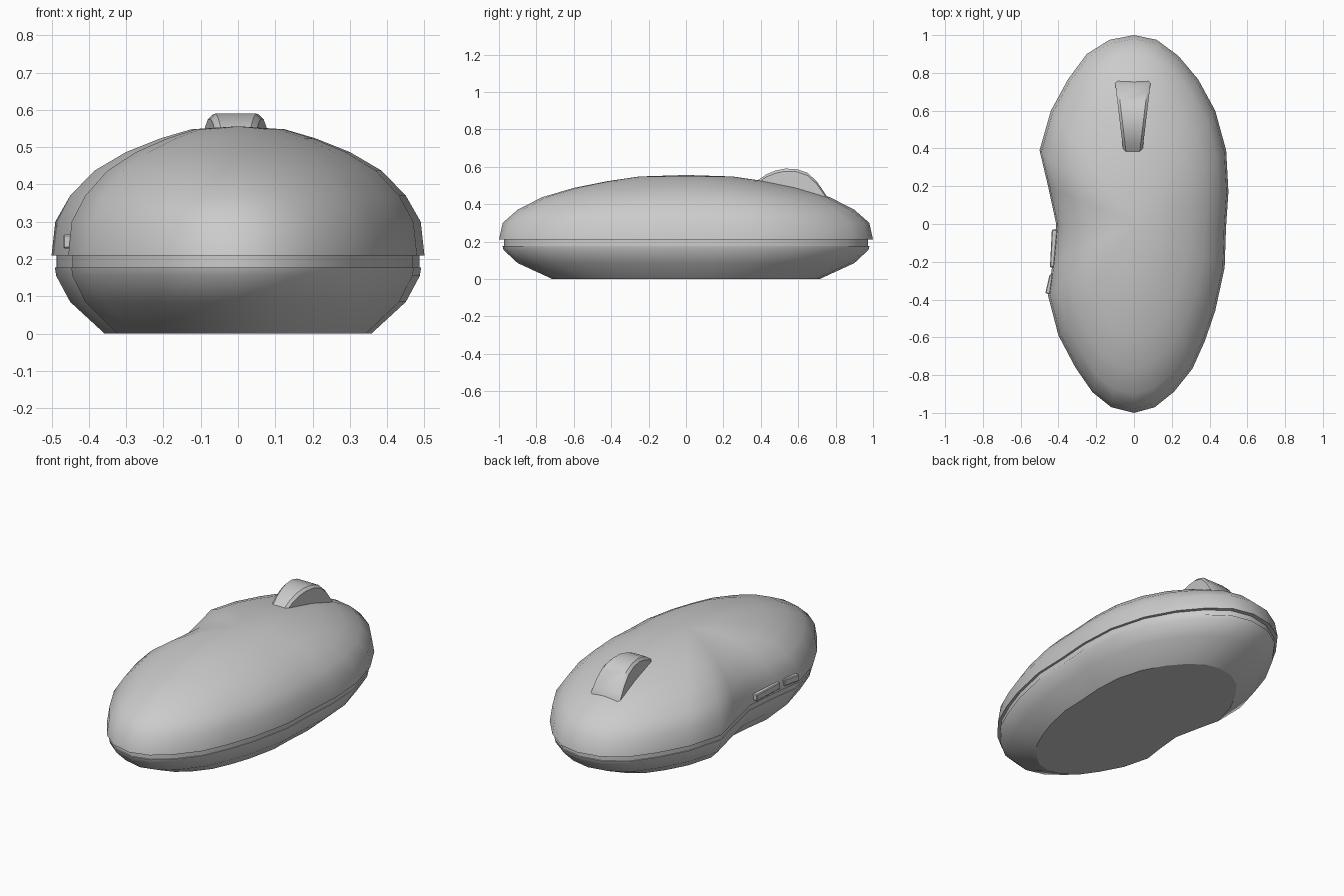
import bpy, bmesh
from mathutils import Matrix, Vector

if "Cube" in bpy.data.objects:
    bpy.data.objects.remove(bpy.data.objects["Cube"])

# Plan outline, running clockwise from the far end; thumb dent on the -x side
OUTLINE = [(0, 1), (.12, .975), (.235, .89), (.34, .765), (.43, .6), (.488, .39),
           (.5, .17), (.487, -.02), (.48, -.23), (.43, -.46), (.375, -.62),
           (.31, -.765), (.21, -.89), (.11, -.97), (0, -1), (-.12, -.97),
           (-.22, -.89), (-.31, -.76), (-.4, -.59), (-.455, -.38), (-.43, -.2),
           (-.412, 0), (-.455, .2), (-.5, .39), (-.44, .6), (-.35, .765),
           (-.25, .9), (-.13, .975)]


def finish(bm, name):
    bmesh.ops.recalc_face_normals(bm, faces=bm.faces)
    mesh = bpy.data.meshes.new(name)
    bm.to_mesh(mesh)
    bm.free()
    obj = bpy.data.objects.new(name, mesh)
    bpy.context.collection.objects.link(obj)
    return obj


def shell(name, rings, dome=None):
    """Stack scaled outlines (scale, z); close the end flat or with a dome point."""
    bm = bmesh.new()
    loops = [[bm.verts.new((x * s, y * s, z)) for x, y in OUTLINE] for s, z in rings]
    n = len(OUTLINE)
    for a, b in zip(loops, loops[1:]):
        for i in range(n):
            j = (i + 1) % n
            bm.faces.new((a[i], a[j], b[j], b[i])).smooth = True
    caps = [bm.faces.new(loops[0])]
    if dome is None:
        caps.append(bm.faces.new(loops[-1]))
    else:
        tip = bm.verts.new((0, 0, dome))
        for i in range(n):
            bm.faces.new((loops[-1][i], loops[-1][(i + 1) % n], tip)).smooth = True
    for cap in caps:
        for e in cap.edges:
            e.smooth = False
    return finish(bm, name)


# Upper shell, recessed seam and base
shell("top_shell", [(1, .21), (.98, .30), (.9, .37), (.77, .437), (.6, .487),
                    (.42, .523), (.25, .548)], dome=.556)
shell("seam_band", [(.974, .165), (.974, .22)])
shell("base", [(.982, .177), (.975, .155), (.9, .085), (.715, 0)])

# Scroll wheel: tapered arc, wider towards the far end, with chamfered rims
ARC = [(.38, .525), (.43, .56), (.48, .58), (.53, .59), (.59, .588), (.65, .568),
       (.70, .52), (.735, .47), (.757, .435)]
bm = bmesh.new()
sections = []
for y, z in ARC:
    w = .05 + .045 * (y - .38) / .377
    pts = [(-w, .40), (-w, z - .014), (-w + .014, z), (w - .014, z), (w, z - .014), (w, .40)]
    sections.append([bm.verts.new((x - .006, y, h)) for x, h in pts])
for a, b in zip(sections, sections[1:]):
    for i in range(6):
        j = (i + 1) % 6
        bm.faces.new((a[i], a[j], b[j], b[i])).smooth = True
bm.faces.new(sections[0])
bm.faces.new(sections[-1])
wheel = finish(bm, "scroll_wheel")
bpy.context.view_layer.objects.active = wheel
wheel.select_set(True)
bpy.ops.object.shade_smooth_by_angle(angle=.6)


# Thumb buttons: small slabs following the dented side
def thumb_button(name, start, end):
    a, b = Vector(start), Vector(end)
    d = b - a
    bm = bmesh.new()
    bmesh.ops.create_cube(bm, size=1)
    bmesh.ops.scale(bm, vec=(.03, d.length, .038), verts=bm.verts)
    bmesh.ops.bevel(bm, geom=bm.edges[:], offset=.004, segments=1, affect='EDGES')
    turn = Vector((0, 1, 0)).rotation_difference(d).to_matrix().to_4x4()
    bmesh.ops.transform(bm, matrix=Matrix.Translation((a + b) / 2) @ turn, verts=bm.verts)
    finish(bm, name)


thumb_button("front_thumb_button", (-.43, -.23, .247), (-.42, -.03, .247))
thumb_button("rear_thumb_button", (-.455, -.37, .247), (-.432, -.27, .247))
